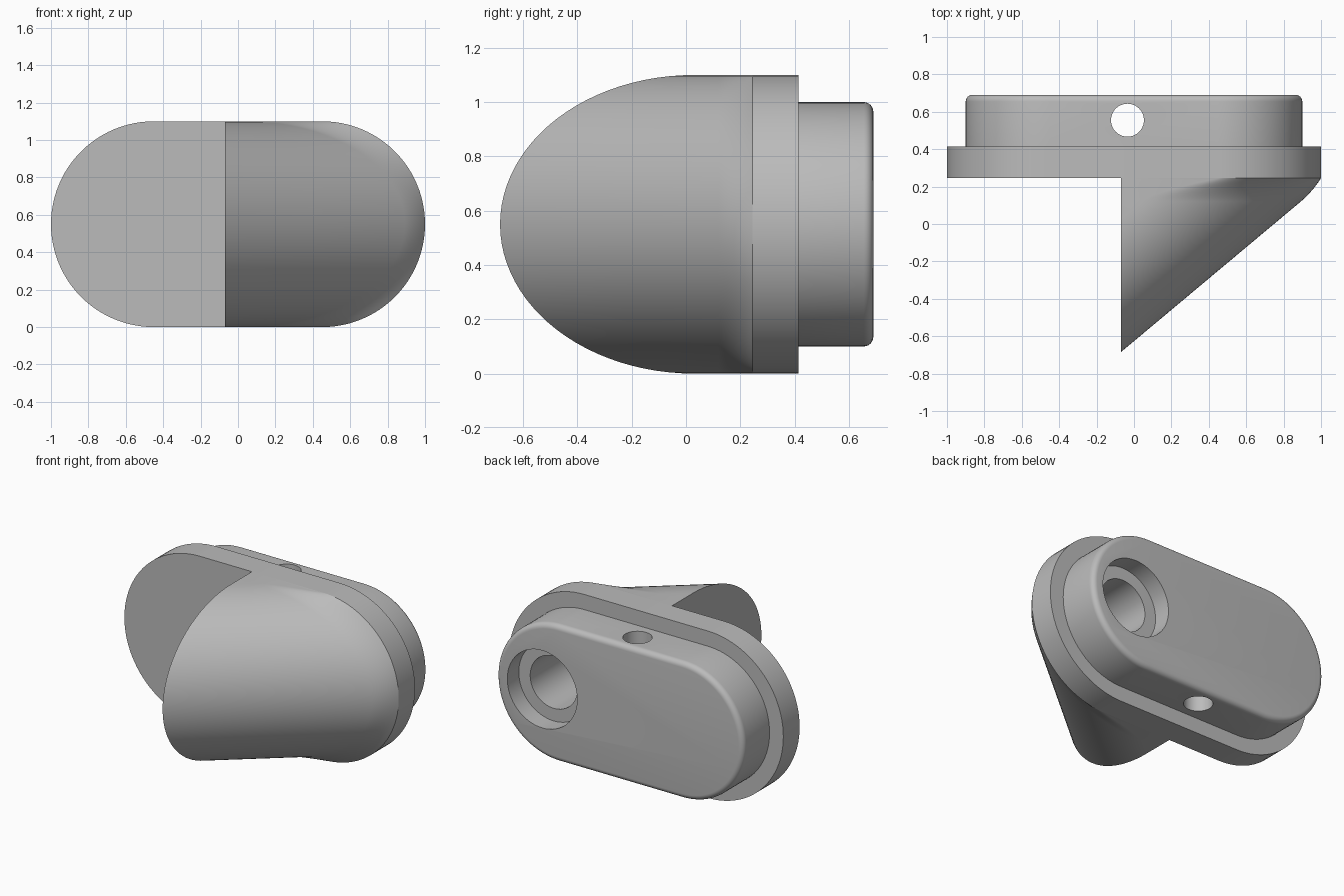
import bpy, bmesh
from math import sin, cos, pi, radians
from mathutils import Matrix

if "Cube" in bpy.data.objects:
    bpy.data.objects.remove(bpy.data.objects["Cube"])

grey = bpy.data.materials.new("satin grey")
grey.use_nodes = True
grey.diffuse_color = (0.5, 0.5, 0.5, 1)
grey.node_tree.nodes["Principled BSDF"].inputs["Base Color"].default_value = (0.5, 0.5, 0.5, 1)

MID, R, STRAIGHT = 0.55, 0.55, 0.45      # centre height, outer radius, half straight run
FRONT, STEP, BACK = 0.245, 0.415, 0.69   # depths of flange front, flange back, plug back
N = 48                                   # segments per half circle
ANGLES = [-pi / 2 + pi * i / N for i in range(N + 1)]


def finish(name, bm):
    bmesh.ops.recalc_face_normals(bm, faces=bm.faces)
    mesh = bpy.data.meshes.new(name)
    bm.to_mesh(mesh)
    bm.free()
    mesh.materials.append(grey)
    obj = bpy.data.objects.new(name, mesh)
    bpy.context.collection.objects.link(obj)
    return obj


def stadium(name, radius, y0, y1, rounding=0):
    bm = bmesh.new()
    outline = [(s * (STRAIGHT + radius * cos(a)), y0, MID + s * radius * sin(a))
               for s in (1, -1) for a in ANGLES]
    face = bm.faces.new([bm.verts.new(p) for p in outline])
    new = bmesh.ops.extrude_face_region(bm, geom=[face])["geom"]
    bmesh.ops.translate(bm, vec=(0, y1 - y0, 0),
                        verts=[g for g in new if isinstance(g, bmesh.types.BMVert)])
    if rounding:
        rim = [e for e in bm.edges if all(abs(v.co.y - y1) < 1e-5 for v in e.verts)]
        bmesh.ops.bevel(bm, geom=rim, offset=rounding, segments=6, profile=0.5, affect='EDGES')
    return finish(name, bm)


def slanted_horn():
    # slanted round body, flaring at its end into the flange outline
    cut_x, axis_y, reach, slope = -0.07, 0.03, 0.715, 0.837
    bend, control, steps = 0.12, 0.17, 10
    bm = bmesh.new()
    rows = []
    for a in ANGLES:
        z = MID + R * sin(a)
        start = axis_y - reach * cos(a)

        def on_line(y):
            return cut_x + (y - start) / slope
        end_x = STRAIGHT + R * cos(a)
        row = [(cut_x, start), ((cut_x + on_line(bend)) / 2, (start + bend) / 2)]
        for i in range(steps + 1):
            t = i / steps
            w = ((1 - t) ** 2, 2 * t * (1 - t), t * t)
            row.append((w[0] * on_line(bend) + w[1] * on_line(control) + w[2] * end_x,
                        w[0] * bend + w[1] * control + w[2] * FRONT))
        rows.append([bm.verts.new((x, y, z)) for x, y in row])
    for r0, r1 in zip(rows, rows[1:]):
        for i in range(len(r0) - 1):
            bm.faces.new((r0[i], r0[i + 1], r1[i + 1], r1[i]))
    # flat cut face, seat against the flange, top and bottom
    low, high = [bm.verts.new((cut_x, FRONT, z)) for z in (MID - R, MID + R)]
    bm.faces.new([r[0] for r in rows] + [high, low])
    bm.faces.new([r[-1] for r in rows] + [high, low])
    bm.faces.new(rows[0] + [low])
    bm.faces.new(rows[-1] + [high])
    return finish("slanted_horn", bm)


def cutter(radius, length, centre, axis):
    bm = bmesh.new()
    bmesh.ops.create_cone(bm, cap_ends=True, segments=64, radius1=radius, radius2=radius,
                          depth=length, matrix=Matrix.Translation(centre)
                          @ Matrix.Rotation(radians(90) if axis == 'Y' else 0, 4, 'X'))
    obj = finish("hole_cutter", bm)
    obj.hide_render = True
    return obj


def drill(obj, tool):
    bpy.context.view_layer.objects.active = obj
    mod = obj.modifiers.new("hole", 'BOOLEAN')
    mod.operation, mod.solver, mod.object = 'DIFFERENCE', 'EXACT', tool
    bpy.ops.object.modifier_apply(modifier=mod.name)


flange = stadium("flange", R, FRONT, STEP)
plug = stadium("plug", 0.45, STEP, BACK, 0.035)
horn = slanted_horn()

# counterbored hole in the back and cross hole through the plug
hole_x = 0.565
counterbore = cutter(0.255, 0.24, (hole_x, BACK, MID), 'Y')
bore = cutter(0.172, 0.7, (hole_x, 0.45, MID), 'Y')
cross_hole = cutter(0.088, 2, (-0.035, 0.555, MID), 'Z')
for tool in (counterbore, bore, cross_hole):
    drill(plug, tool)
drill(flange, bore)
drill(horn, bore)
for tool in (counterbore, bore, cross_hole):
    bpy.data.objects.remove(tool)

bpy.ops.object.select_all(action='DESELECT')
for obj in (flange, plug, horn):
    obj.select_set(True)
bpy.context.view_layer.objects.active = flange
bpy.ops.object.shade_smooth_by_angle(angle=radians(25))
